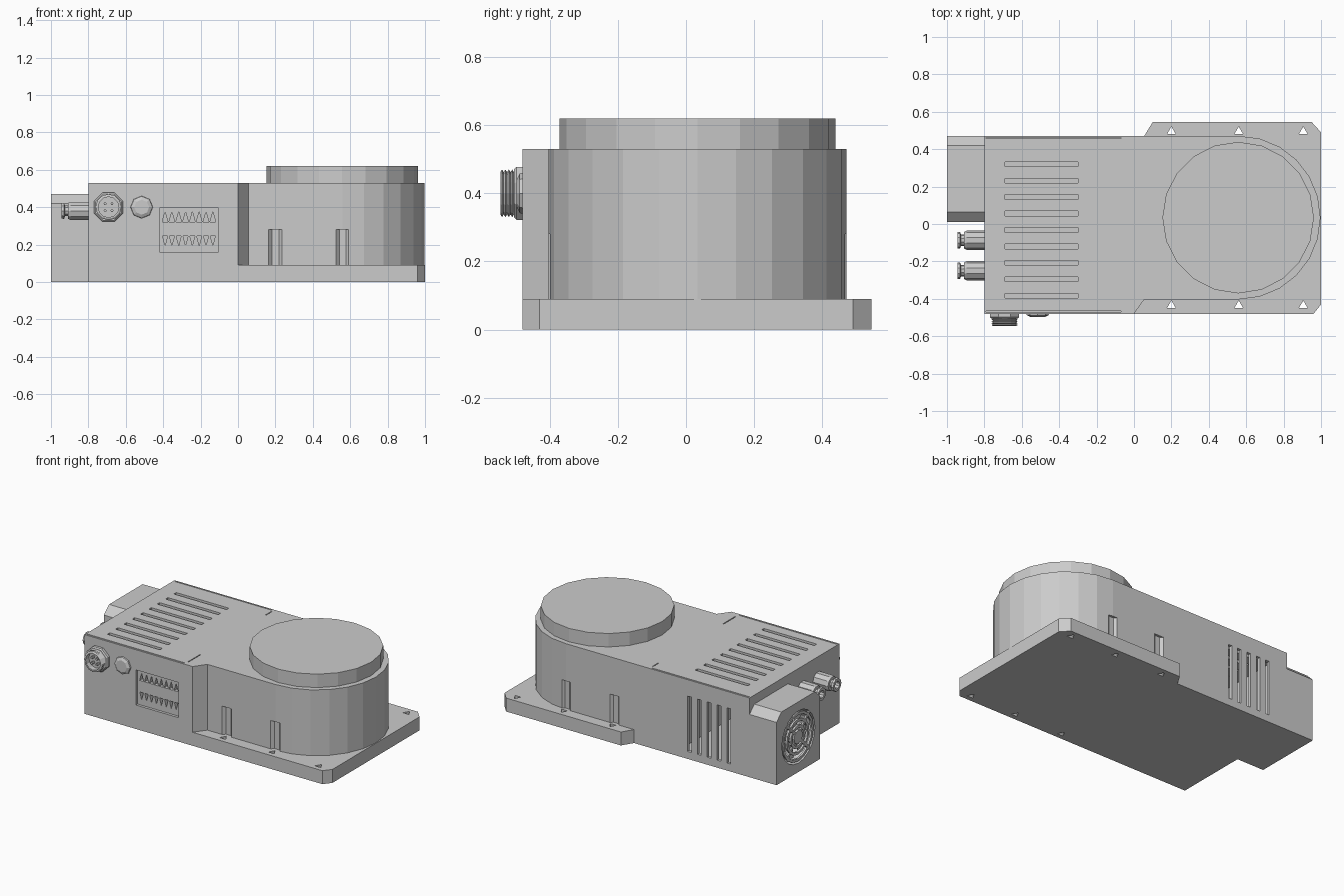
import bpy, bmesh
from math import sin, cos, pi

if "Cube" in bpy.data.objects:
    bpy.data.objects.remove(bpy.data.objects["Cube"])

AX = {'x': lambda a, b, h: (h, a, b), 'y': lambda a, b, h: (a, h, b), 'z': lambda a, b, h: (a, b, h)}


def finish(name, bm):
    bmesh.ops.recalc_face_normals(bm, faces=bm.faces)
    me = bpy.data.meshes.new(name)
    bm.to_mesh(me)
    bm.free()
    ob = bpy.data.objects.new(name, me)
    bpy.context.collection.objects.link(ob)
    return ob


def prisms(name, items):
    """One object from (outline, low, high, axis) extrusions."""
    bm = bmesh.new()
    for pts, lo, hi, axis in items:
        a = [bm.verts.new(AX[axis](p, q, lo)) for p, q in pts]
        b = [bm.verts.new(AX[axis](p, q, hi)) for p, q in pts]
        bm.faces.new(a[::-1])
        bm.faces.new(b)
        n = len(pts)
        for i in range(n):
            j = (i + 1) % n
            bm.faces.new((a[i], a[j], b[j], b[i]))
    return finish(name, bm)


def lathe(name, profile, axis, c, segs, closed=False, turn=0.0):
    """Revolve (radius, height) points about an axis through c."""
    bm = bmesh.new()
    rings = [[bm.verts.new(AX[axis](c[0] + r * cos(turn + 2 * pi * i / segs),
                                    c[1] + r * sin(turn + 2 * pi * i / segs), h))
              for i in range(segs)] for r, h in profile]
    pairs = list(zip(rings, rings[1:]))
    if closed:
        pairs.append((rings[-1], rings[0]))
    else:
        bm.faces.new(rings[0][::-1])
        bm.faces.new(rings[-1])
    for a, b in pairs:
        for i in range(segs):
            j = (i + 1) % segs
            bm.faces.new((a[i], a[j], b[j], b[i]))
    return finish(name, bm)


def rect(x0, x1, y0, y1):
    return [(x0, y0), (x1, y0), (x1, y1), (x0, y1)]


def ngon(x, y, r, n, turn=0.0):
    return [(x + r * cos(turn + 2 * pi * i / n), y + r * sin(turn + 2 * pi * i / n)) for i in range(n)]


def boolean(ob, tool, op='DIFFERENCE'):
    m = ob.modifiers.new("bool", 'BOOLEAN')
    m.operation, m.object, m.solver = op, tool, 'EXACT'
    bpy.context.view_layer.objects.active = ob
    bpy.ops.object.modifier_apply(modifier=m.name)
    bpy.data.objects.remove(tool)


# Housing: box at the left, rounded drum end at the right
arc = [(0.56 + 0.437 * cos(t), 0.034 + 0.437 * sin(t))
       for t in (-pi / 2 + pi * i / 12 for i in range(13))]
outline = [(-0.8, -0.48), (0, -0.48), (0.055, -0.403)] + arc + [(-0.8, 0.471)]
housing = prisms("housing", [(outline, 0, 0.53, 'z')])

# Mounting flange with chamfered corners
flange = [(-0.1, -0.4), (0, -0.48), (0.96, -0.48), (1, -0.43), (1, 0.49),
          (0.95, 0.545), (0.1, 0.545), (0.055, 0.471), (-0.1, 0.4)]
boolean(housing, prisms("flange", [(flange, 0, 0.09, 'z')]), 'UNION')

# Hollow electronics bay
boolean(housing, prisms("bay", [(rect(-0.78, -0.25, -0.4, 0.45), 0.02, 0.51, 'z')]))

# Top vents, back vents, recessed terminal panel, lid seam
cuts = [(rect(-0.69, -0.3, y - 0.0125, y + 0.0125), 0.48, 0.6, 'z')
        for y in (0.32 - 0.088 * i for i in range(9))]
cuts += [(rect(x - 0.014, x + 0.014, 0.05, 0.42), 0.43, 0.5, 'y')
         for x in (-0.355 - 0.073 * i for i in range(5))]
cuts += [(rect(-0.42, -0.105, 0.16, 0.395), -0.55, -0.462, 'y')]
cuts += [(rect(-0.79, -0.07, y - 0.003, y + 0.003), 0.52, 0.6, 'z') for y in (-0.467, 0.46)]
cuts += [(rect(-0.063, -0.057, *s), 0.522, 0.6, 'z') for s in ((-0.44, -0.31), (0.38, 0.44))]
boolean(housing, prisms("vents", cuts))

# Terminal sockets in two rows
sock = []
for i in range(8):
    x = -0.39 + 0.0365 * i
    sock.append(([(x - 0.015, 0.322), (x + 0.015, 0.322), (x, 0.375)], -0.5, -0.435, 'y'))
    sock.append(([(x - 0.013, 0.245), (x, 0.195), (x + 0.013, 0.245)], -0.5, -0.435, 'y'))
boolean(housing, prisms("sockets", sock))

# Screw holes, and clearance notches above them
boolean(housing, prisms("holes", [(ngon(x, y, 0.026, 3, pi / 2), -0.05, 0.12, 'z')
                                  for x in (0.2, 0.56, 0.905) for y in (-0.435, 0.495)]))
boolean(housing, prisms("notches", [(ngon(x, y, 0.048, 8, pi / 8), 0.09, 0.28, 'z')
                                    for x in (0.2, 0.56) for y in (-0.43, 0.5)]))

# Raised disc on the drum
lathe("top_disc", [(0.405, 0.53), (0.405, 0.62)], 'z', (0.557, 0.034), 20)

# Fan box with bevelled top edges and a round opening
fc = (0.24, 0.235)
box = prisms("fan_box", [([(0.01, 0), (0.471, 0), (0.471, 0.42), (0.42, 0.47), (0.065, 0.47), (0.01, 0.42)],
                          -1, -0.8, 'x')])
boolean(box, lathe("opening", [(0.175, -1.1), (0.175, -0.86)], 'x', fc, 20))

# Fan grille, hub and blades
for i, r in enumerate((0.155, 0.11, 0.068)):
    lathe(f"grille_ring_{i + 1}", [(r - 0.009, -0.998), (r + 0.009, -0.998), (r + 0.009, -0.985), (r - 0.009, -0.985)],
          'x', fc, 16, closed=True)
bars = []
for k in range(4):
    t = pi / 4 + k * pi / 2
    d, n = (cos(t), sin(t)), (-sin(t) * 0.009, cos(t) * 0.009)
    bars.append(([(fc[0] + d[0] * r + s * n[0], fc[1] + d[1] * r + s * n[1])
                  for r, s in ((0.03, -1), (0.177, -1), (0.177, 1), (0.03, 1))], -0.997, -0.986, 'x'))
prisms("grille_spokes", bars)
lathe("fan_hub", [(0.045, -1.0), (0.045, -0.86)], 'x', fc, 12)
blades = []
for k in range(7):
    t = 2 * pi * k / 7
    blades.append(([(fc[0] + r * cos(t + o), fc[1] + r * sin(t + o))
                    for r, o in ((0.04, 0), (0.16, 0.1), (0.16, 0.6), (0.04, 0.5))], -0.95, -0.94, 'x'))
prisms("fan_blades", blades)

# Pair of push-in hose fittings on the left end
for i, y in enumerate((-0.087, -0.25)):
    lathe(f"hose_fitting_{i + 1}",
          [(0.025, -0.9), (0.025, -0.945), (0.043, -0.945), (0.045, -0.93), (0.03, -0.925),
           (0.03, -0.91), (0.045, -0.908), (0.051, -0.895), (0.051, -0.8)], 'x', (y, 0.38), 10)

# Threaded round connector on the front: nut, thread, pins
cc = (-0.692, 0.4)
lathe("connector_nut", [(0.084, -0.48), (0.084, -0.498), (0.076, -0.505)], 'y', cc, 8, turn=pi / 8)
thread = [(0.055, -0.51), (0.055, -0.545), (0.062, -0.545)]
for i in range(4):
    thread += [(0.07, -0.54 + 0.01 * i), (0.062, -0.535 + 0.01 * i)]
thread.append((0.062, -0.5))
lathe("connector_thread", thread, 'y', cc, 12)
prisms("connector_pins", [(ngon(cc[0] + 0.026 * cos(a), cc[1] + 0.026 * sin(a), 0.008, 6), -0.535, -0.5, 'y')
                          for a in (pi / 4 + k * pi / 2 for k in range(4))])

# Blanking plug beside the connector
lathe("blanking_plug", [(0.06, -0.48), (0.058, -0.488), (0.04, -0.497)], 'y', (-0.515, 0.4), 8)
